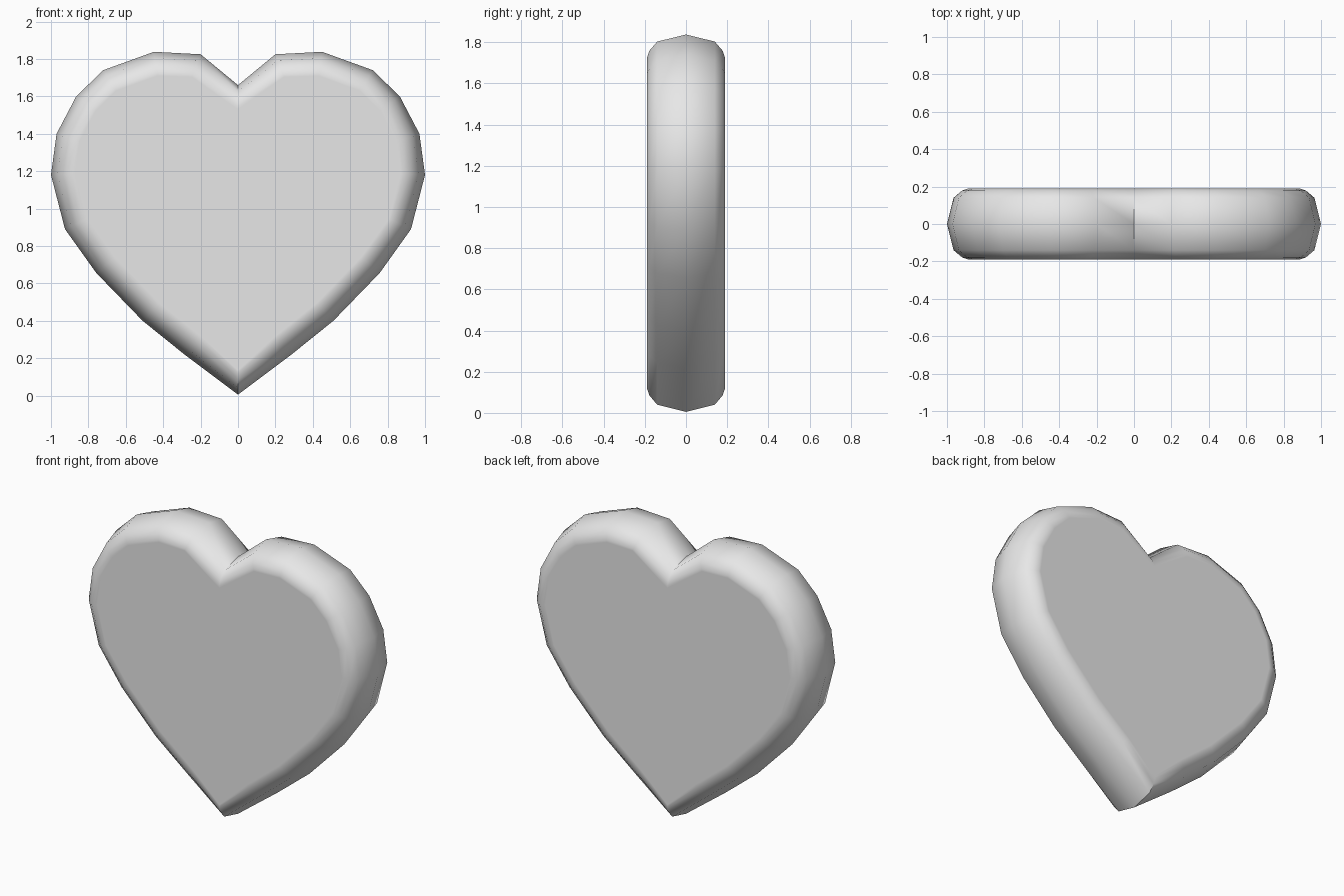
import bpy, bmesh, math
from mathutils import Vector

if "Cube" in bpy.data.objects:
    bpy.data.objects.remove(bpy.data.objects["Cube"])

# Right half of the heart outline (x, z), from the tip up to the cleft
half = [(0, 0.005), (0.28, 0.215), (0.51, 0.40), (0.757, 0.655), (0.925, 0.89),
        (1.0, 1.18), (0.97, 1.40), (0.865, 1.60), (0.72, 1.74), (0.45, 1.838),
        (0.20, 1.825), (0, 1.66)]
outline = [Vector(p) for p in half + [(-x, z) for x, z in half[-2:0:-1]]]
count = len(outline)


def inset(distance):
    """Move every outline point inwards along its averaged edge normal."""
    points = []
    for i, p in enumerate(outline):
        a = (p - outline[i - 1]).normalized()
        b = (outline[(i + 1) % count] - p).normalized()
        t = (a + b).normalized()
        points.append(p + Vector((-t.y, t.x)) * distance)
    return points


# Rounded rim: rings of (depth y, inset); the last rings keep the caps flat
side = [(0.14, 0.035), (0.178, 0.08), (0.19, 0.115), (0.19, 0.13)]
rings = [(-y, d) for y, d in reversed(side)] + [(0, 0)] + side

bm = bmesh.new()
loops = [[bm.verts.new((p.x, y, p.y)) for p in inset(d)] for y, d in rings]
for lower, upper in zip(loops, loops[1:]):
    for i in range(count):
        j = (i + 1) % count
        bm.faces.new((lower[i], lower[j], upper[j], upper[i]))

# Flat front and back caps
bm.faces.new(loops[0])
bm.faces.new(loops[-1])
bmesh.ops.recalc_face_normals(bm, faces=bm.faces)

mesh = bpy.data.meshes.new("heart")
bm.to_mesh(mesh)
bm.free()
heart = bpy.data.objects.new("heart", mesh)
bpy.context.collection.objects.link(heart)

# Plain grey colour
grey = bpy.data.materials.new("light grey")
grey.diffuse_color = (0.8, 0.8, 0.8, 1)
grey.use_nodes = True
grey.node_tree.nodes["Principled BSDF"].inputs["Base Color"].default_value = grey.diffuse_color
mesh.materials.append(grey)

# Smooth rim with crisp cleft and tip
bpy.context.view_layer.objects.active = heart
heart.select_set(True)
bpy.ops.object.shade_smooth_by_angle(angle=math.radians(50))
